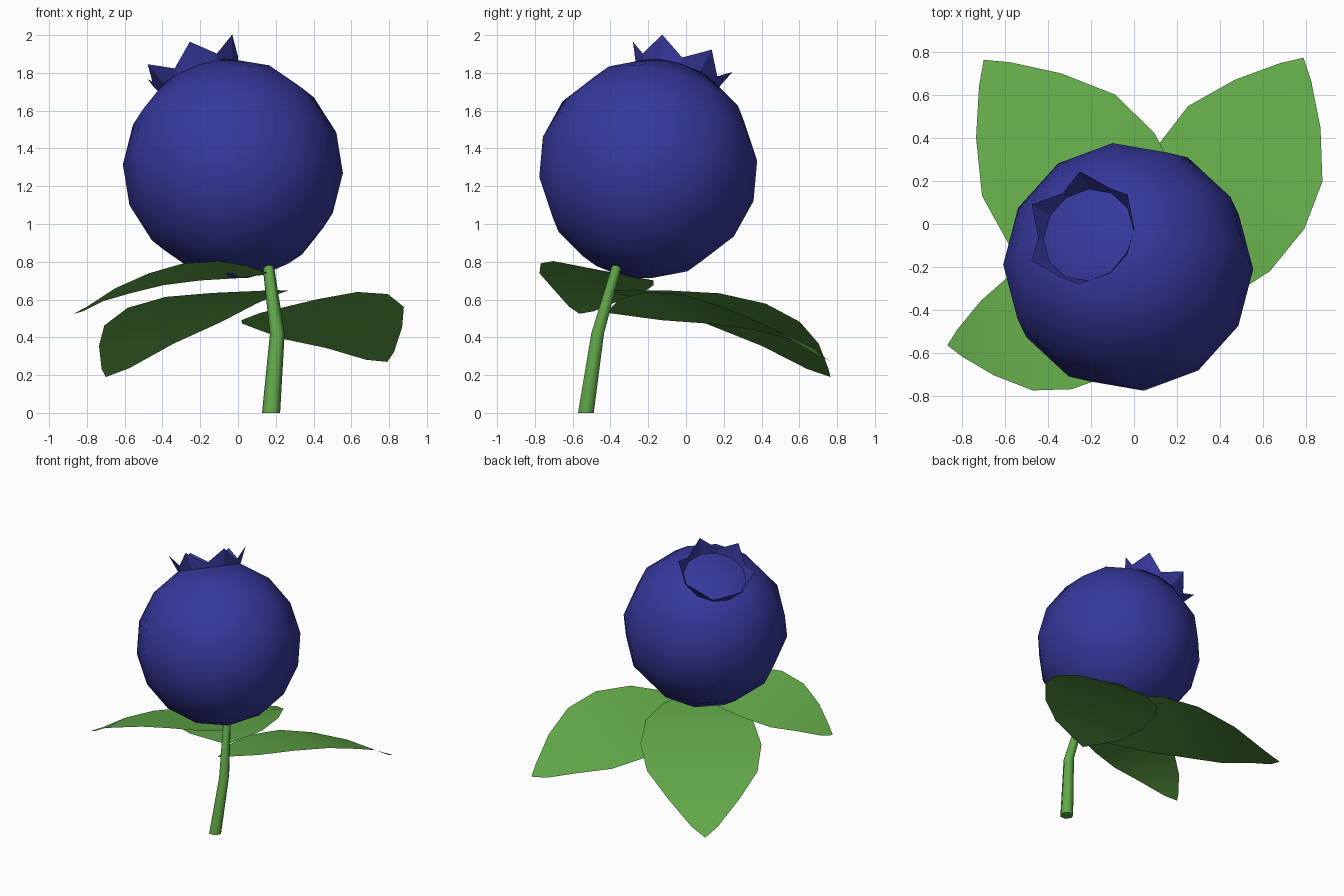
import bpy, bmesh, math
from mathutils import Vector, Matrix

if "Cube" in bpy.data.objects:
    bpy.data.objects.remove(bpy.data.objects["Cube"])


def material(name, color):
    m = bpy.data.materials.new(name)
    m.diffuse_color = (*color, 1)
    m.use_nodes = True
    m.node_tree.nodes["Principled BSDF"].inputs["Base Color"].default_value = m.diffuse_color
    return m


BLUE = material("berry_blue", (0.036, 0.04, 0.33))
GREEN = material("leaf_green", (0.12, 0.39, 0.065))


def finish(bm, name, mat, smooth=True):
    me = bpy.data.meshes.new(name)
    bm.to_mesh(me)
    bm.free()
    for p in me.polygons:
        p.use_smooth = smooth
    me.materials.append(mat)
    ob = bpy.data.objects.new(name, me)
    bpy.context.collection.objects.link(ob)
    return ob


# Tilted frame shared by berry and crown
centre = Vector((-0.027, -0.2, 1.292))
axis = Vector((-0.343, 0.276, 0.897)).normalized()
u = Vector((0.225, -0.11, 0.12))
u = (u - axis * u.dot(axis)).normalized()
v = axis.cross(u)
frame = Matrix((u, v, axis)).transposed().to_4x4()
frame.translation = centre
R = 0.583

# Berry: low-poly ball with a flattened top inside the crown
bm = bmesh.new()
bmesh.ops.create_uvsphere(bm, u_segments=12, v_segments=8, radius=R)
for vert in bm.verts:
    if vert.co.z > R * 0.98:
        vert.co.z = 0.535
bm.transform(frame)
finish(bm, "berry", BLUE)

# Crown: zigzag band of six points
bm = bmesh.new()
low, high = [], []
for i in range(12):
    a = math.radians(30 * i)
    r, h = (0.275, 0.66) if i % 2 == 0 else (0.238, 0.569)
    low.append(bm.verts.new((0.223 * math.cos(a), 0.223 * math.sin(a), 0.538)))
    high.append(bm.verts.new((r * math.cos(a), r * math.sin(a), h)))
for i in range(12):
    j = (i + 1) % 12
    bm.faces.new((low[i], low[j], high[j], high[i]))
bm.transform(frame)
finish(bm, "crown", BLUE, smooth=False)

# Stem: six-sided tapering tube
bm = bmesh.new()
path = [((0.175, -0.53, 0), 0.048), ((0.208, -0.468, 0.42), 0.039),
        ((0.16, -0.365, 0.78), 0.03)]
rings = []
for (x, y, z), r in path:
    rings.append([bm.verts.new((x + r * math.cos(k * math.pi / 3),
                                y + r * math.sin(k * math.pi / 3), z))
                  for k in range(6)])
for a, b in zip(rings, rings[1:]):
    for k in range(6):
        n = (k + 1) % 6
        bm.faces.new((a[k], a[n], b[n], b[k]))
bm.faces.new(rings[0][::-1])
bm.faces.new(rings[-1])
stem = finish(bm, "stem", GREEN)
bpy.context.view_layer.objects.active = stem
stem.select_set(True)
bpy.ops.object.shade_smooth_by_angle(angle=math.radians(65))

# Leaf outline: distance along, half width, droop (fractions of length)
PROFILE = [(0, 0, 0), (0.15, 0.17, -0.006), (0.31, 0.255, -0.018),
           (0.493, 0.287, -0.056), (0.664, 0.262, -0.12),
           (0.82, 0.167, -0.195), (0.943, 0.062, -0.28), (1, 0, -0.31)]


def leaf(name, base, tip, roll):
    base, tip = Vector(base), Vector(tip)
    d = (tip - base).to_2d()
    length = d.length
    d.normalize()
    n = Vector((-d.y, d.x))
    tilt = (tip.z - base.z) / length + 0.31
    bm = bmesh.new()
    rows = []
    for t, w, drop in PROFILE:
        row = []
        for side in ((1, -1) if w else (0,)):
            p = base.to_2d() + (d * t + n * w * side) * length
            z = base.z + length * (drop + tilt * t + roll * w * side)
            row.append(bm.verts.new((p.x, p.y, z)))
        rows.append(row)
    for a, b in zip(rows, rows[1:]):
        bm.faces.new(a + b[::-1])
    bmesh.ops.recalc_face_normals(bm, faces=bm.faces[:])
    if sum(f.normal.z for f in bm.faces) < 0:
        bmesh.ops.reverse_faces(bm, faces=bm.faces[:])
    finish(bm, name, GREEN)


leaf("leaf_back_right", (0.12, -0.42, 0.53), (0.79, 0.775, 0.27), -0.24)
leaf("leaf_back_left", (0.2, -0.42, 0.65), (-0.7, 0.765, 0.19), -0.025)
leaf("leaf_front_left", (0.17, -0.38, 0.735), (-0.87, -0.565, 0.525), 0.19)
